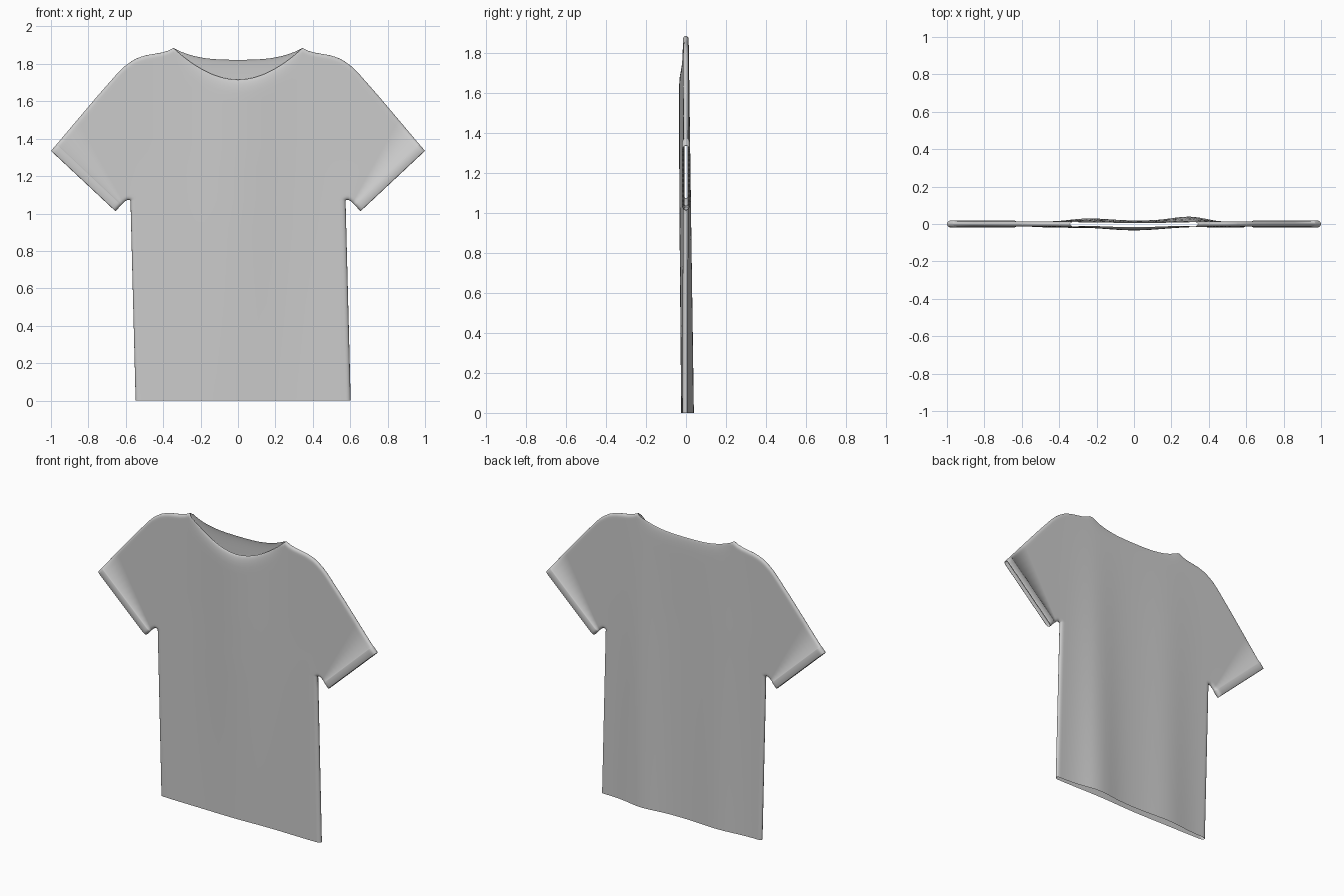
import bpy, bmesh
from math import sqrt, exp, sin, hypot

if "Cube" in bpy.data.objects:
    bpy.data.objects.remove(bpy.data.objects["Cube"])

HALF, PIT, NECK = 0.575, 1.07, 0.345   # half chest width, armpit height, neck half width


def lerp(a, b, t):
    return a + (b - a) * t


def table(x, pts):
    for (x0, z0), (x1, z1) in zip(pts, pts[1:]):
        if x <= x1:
            return lerp(z0, z1, (x - x0) / (x1 - x0))
    return pts[-1][1]


SHOULDER = [(NECK, 1.885), (0.375, 1.87), (0.41, 1.86), (0.5, 1.845),
            (0.545, 1.828), (HALF, 1.81)]


def top_edge(x, front):
    """Height of neckline or shoulder above x."""
    x = abs(x)
    if x >= NECK - 1e-6:
        return table(x, SHOULDER)
    t = x / NECK
    return 1.715 + 0.17 * t ** 1.9 if front else 1.822 + 0.063 * t ** 3


def rounded(d, r=0.022):
    """0 at a closed seam, rising to 1 like a quarter circle."""
    return sqrt(max(0, 1 - (1 - min(d / r, 1)) ** 2))


def cloth_y(x, z, g, front, roll=1.0):
    """Depth of the front or back panel, with soft folds."""
    low = max(0, 1 - z / 1.9)
    fold = 0.005 * sin(7 * x + 1) * max(0, 1 - z / 1.3)
    if front:
        y = -0.014 - 0.02 * exp(-(x / 0.22) ** 2) * (0.7 + 0.3 * min(z, 1))
    else:
        y = 0.013 + low * (0.020 * exp(-((x + 0.25) / 0.16) ** 2)
                           + 0.026 * exp(-((x - 0.3) / 0.13) ** 2))
    return (y * roll + fold) * g


# Column and row positions, denser near seams
half_s = [0, .08, .16, .24, .32, .4, .47, .53, .57, .6, .65, .71, .78, .85,
          .9, .95, .965, .98, .99, .996, 1]
S = [-s for s in reversed(half_s[1:])] + half_s
ends = [0, .002, .006, .012, .02, .03, .045, .07, .11]
V = ends + [.18, .26, .34, .42, .5, .58, .66, .74, .82] + [1 - e for e in reversed(ends)]

# Sleeve stations: underarm x, z then top x, z
SLEEVE = [(.575, 1.07, .575, 1.81), (.583, 1.073, .608, 1.786), (.59, 1.073, .64, 1.755),
          (.60, 1.068, .75, 1.63), (.612, 1.058, .86, 1.50), (.622, 1.048, .967, 1.373)]
CUFF_END = (.655, 1.012, 1.0, 1.335)
# Cuff band stations: position along the band, half thickness (last ones turn inward)
CUFF = [(.03, .017), (.12, .0195), (.5, .0195), (.88, .0195), (.97, .017), (1, .013),
        (.9, .009), (.4, .008)]

bm = bmesh.new()


def skin(grid):
    rows = [[bm.verts.new(p) for p in col] for col in grid]
    for a, b in zip(rows, rows[1:]):
        for i in range(len(a) - 1):
            bm.faces.new((a[i], b[i], b[i + 1], a[i + 1]))


def lower_body(front):
    grid = []
    for s in S:
        g = rounded((1 - abs(s)) * HALF)
        col = []
        for k in range(15):
            z = PIT * k / 14
            x = HALF * s + 0.0275 * (1 - z / PIT)
            col.append((x, cloth_y(x, z, g, front), z))
        grid.append(col)
    skin(grid)


def upper_body(front):
    grid = []
    for s in S:
        x = HALF * s
        top = top_edge(x, front)
        length = top - PIT
        inset = max(0, NECK - abs(x))
        col = []
        for v in V:
            z = lerp(PIT, top, v)
            g = (rounded(hypot((1 - v) * length, inset))
                 * rounded(hypot(v * length, (1 - abs(s)) * HALF)))
            # neckline rolls inward
            open_neck = min(1, inset / 0.08)
            roll = 1 - 0.5 * open_neck * (1 - rounded((1 - v) * length, 0.08))
            col.append((x, cloth_y(x, z, g, front, roll), z))
        grid.append(col)
    skin(grid)


def sleeve(side, front):
    stations = [(st, None) for st in SLEEVE]
    for t, h in CUFF:
        stations.append((tuple(lerp(a, b, t) for a, b in zip(SLEEVE[-1], CUFF_END)), h))
    grid = []
    for (bx, bz, tx, tz), h in stations:
        length = hypot(tx - bx, tz - bz)
        col = []
        for v in V:
            x, z = side * lerp(bx, tx, v), lerp(bz, tz, v)
            g = rounded((1 - v) * length) * rounded(v * length)
            y = cloth_y(x, z, g, front) if h is None else (-h if front else h) * g
            col.append((x, y, z))
        grid.append(col)
    skin(grid)


for is_front in (True, False):
    lower_body(is_front)
    upper_body(is_front)
    for sd in (-1, 1):
        sleeve(sd, is_front)

# Sew the panels together
bmesh.ops.remove_doubles(bm, verts=bm.verts, dist=0.0002)
bmesh.ops.recalc_face_normals(bm, faces=bm.faces)
mesh = bpy.data.meshes.new("shirt")
bm.to_mesh(mesh)
bm.free()
mesh.shade_smooth()
shirt = bpy.data.objects.new("shirt", mesh)
bpy.context.collection.objects.link(shirt)
